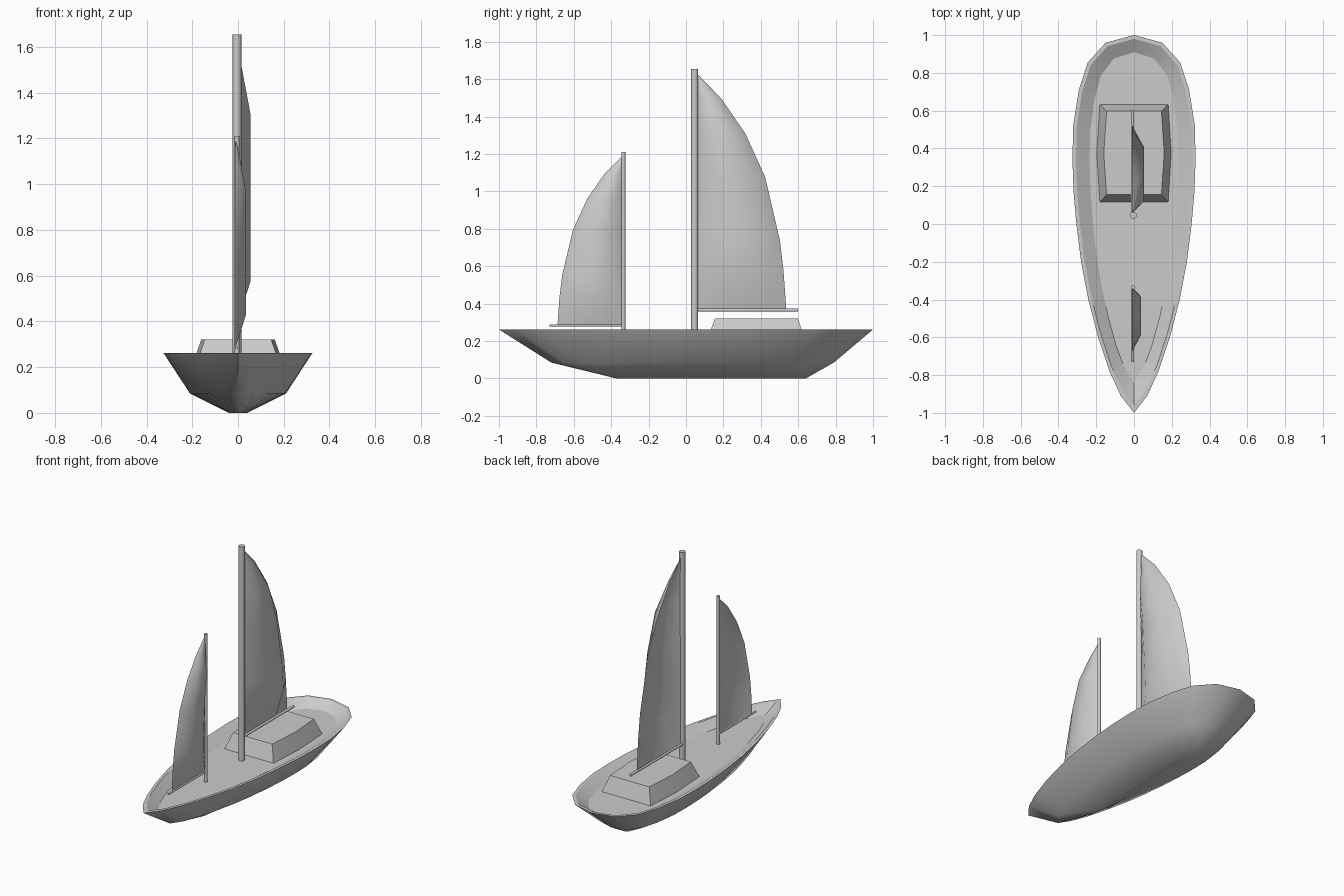
import bpy
import bmesh
from math import radians
from mathutils import Vector

if "Cube" in bpy.data.objects:
    bpy.data.objects.remove(bpy.data.objects["Cube"], do_unlink=True)

grey = bpy.data.materials.new("light_grey")
grey.use_nodes = True
grey.diffuse_color = (0.6, 0.6, 0.6, 1)
grey.node_tree.nodes["Principled BSDF"].inputs["Base Color"].default_value = (0.6, 0.6, 0.6, 1)


def finish(name, bm, angle):
    """Turn a bmesh into a shaded object."""
    mesh = bpy.data.meshes.new(name)
    bm.to_mesh(mesh)
    bm.free()
    mesh.materials.append(grey)
    obj = bpy.data.objects.new(name, mesh)
    bpy.context.collection.objects.link(obj)
    bpy.ops.object.select_all(action="DESELECT")
    obj.select_set(True)
    bpy.context.view_layer.objects.active = obj
    bpy.ops.object.shade_smooth_by_angle(angle=radians(angle))
    return obj


def loft(name, rings, angle, cap_first=False, cap_last=False):
    """Skin a list of closed rings with quads."""
    bm = bmesh.new()
    loops = [[bm.verts.new(p) for p in ring] for ring in rings]
    for a, b in zip(loops, loops[1:]):
        for i in range(len(a)):
            j = (i + 1) % len(a)
            bm.faces.new((a[i], a[j], b[j], b[i]))
    if cap_first:
        bm.faces.new(loops[0][::-1])
    if cap_last:
        bm.faces.new(loops[-1])
    return finish(name, bm, angle)


# Half outline of the sheer: (half width, y), stern to bow
SHEER = [(0, 1), (0.15, 0.96), (0.245, 0.855), (0.292, 0.71), (0.322, 0.52),
         (0.326, 0.34), (0.32, 0.17), (0.305, 0), (0.28, -0.2), (0.242, -0.4),
         (0.19, -0.6), (0.13, -0.78), (0.07, -0.91), (0, -1)]
OUTLINE = [(-x, y) for x, y in SHEER] + SHEER[-2:0:-1]


def ring(half_width, bow, stern, z):
    """The sheer outline rescaled to a given width and length."""
    sx, sy = half_width / 0.326, (stern - bow) / 2
    return [(x * sx, y * sy + (stern + bow) / 2, z) for x, y in OUTLINE]


# Hull shell with flat rim, and the sunken deck inside it
INNER_RIM = ring(0.307, -0.96, 0.98, 0.262)
loft("hull", [ring(0.04, -0.37, 0.64, 0), ring(0.21, -0.72, 0.79, 0.085),
              ring(0.326, -1, 1, 0.262), INNER_RIM], 50, cap_first=True)
loft("deck", [INNER_RIM, ring(0.235, -0.84, 0.91, 0.218)], 25, cap_last=True)


# Cabin with tapered, slightly bowed sides
def cabin_ring(corner, middle, front, back, z):
    mid = (front + back) / 2
    right = [(corner, front, z), (middle, mid, z), (corner, back, z)]
    return right + [(-x, y, z) for x, y, z in reversed(right)]


loft("cabin", [cabin_ring(0.182, 0.198, 0.115, 0.635, 0.215),
               cabin_ring(0.145, 0.16, 0.155, 0.597, 0.322)], 20, cap_last=True)


def spar(name, start, end, radius):
    """A round pole between two points."""
    start, end = Vector(start), Vector(end)
    axis = end - start
    bm = bmesh.new()
    bmesh.ops.create_cone(bm, cap_ends=True, segments=12, radius1=radius,
                          radius2=radius, depth=axis.length)
    bm.transform(axis.to_track_quat("Z", "Y").to_matrix().to_4x4())
    bmesh.ops.translate(bm, verts=bm.verts, vec=(start + end) / 2)
    return finish(name, bm, 40)


X = -0.004
spar("main_mast", (X, 0.046, 0.21), (X, 0.046, 1.655), 0.019)
spar("main_boom", (X - 0.004, 0.046, 0.366), (X - 0.004, 0.6, 0.366), 0.009)
spar("fore_mast", (X, -0.335, 0.21), (X, -0.335, 1.21), 0.011)
spar("fore_boom", (X - 0.002, -0.73, 0.284), (X - 0.002, -0.335, 0.284), 0.006)

# Sail profile: (height fraction, width fraction, belly fraction), foot to head
SAIL = [(0, 1, 0), (0.16, 0.97, 1), (0.29, 0.93, 1), (0.56, 0.765, 1),
        (0.745, 0.545, 1), (0.895, 0.275, 0.45), (1, 0.005, 0)]


def sail(name, luff, width, foot, head, belly):
    """A thin sheet pushed out to one side between its edges."""
    bm = bmesh.new()
    rows = []
    for h, w, b in SAIL:
        rows.append([bm.verts.new((-0.01 + belly * b * (0 < u < 1),
                                   luff + width * w * u,
                                   foot + (head - foot) * h))
                     for u in (0, 0.25, 0.75, 1)])
    for a, b in zip(rows, rows[1:]):
        for i in range(3):
            bm.faces.new((a[i], a[i + 1], b[i + 1], b[i]))
    return finish(name, bm, 60)


sail("main_sail", 0.056, 0.48, 0.372, 1.63, 0.064)
sail("fore_sail", -0.335, -0.352, 0.288, 1.195, 0.046)
